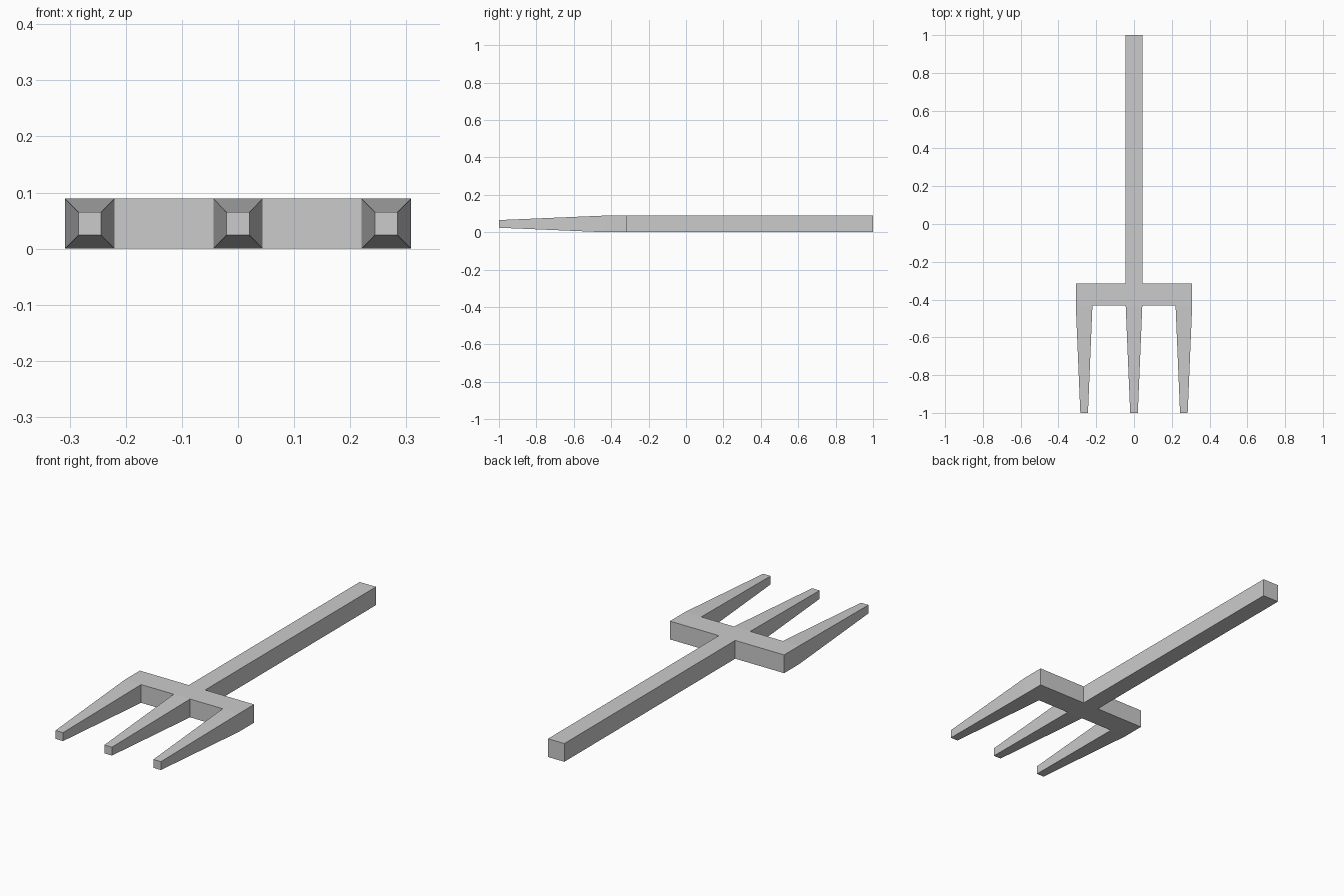
import bpy, bmesh
from mathutils import Vector

if "Cube" in bpy.data.objects:
    bpy.data.objects.remove(bpy.data.objects["Cube"])

HALF, T = 0.044, 0.089             # half width of shaft/tines, thickness
Y_FRONT, Y_BACK = -0.432, -0.316   # crossbar depth
XS = [-0.308, -0.220, -HALF, HALF, 0.220, 0.308]

bm = bmesh.new()

# Crossbar: a row of five cells, extruded upward
rows = [[bm.verts.new((x, y, 0)) for x in XS] for y in (Y_FRONT, Y_BACK)]
cells = [bm.faces.new((rows[0][i], rows[0][i + 1], rows[1][i + 1], rows[1][i]))
         for i in range(5)]
ext = bmesh.ops.extrude_face_region(bm, geom=cells, use_keep_orig=True)
bmesh.ops.translate(bm, vec=(0, 0, T),
                    verts=[g for g in ext["geom"] if isinstance(g, bmesh.types.BMVert)])


def pull(x, y, y_end, scale):
    """Extrude the crossbar side face at (x, y) to y_end, scaling its end."""
    target = Vector((x, y, T / 2))
    face = min(bm.faces, key=lambda f: (f.calc_center_median() - target).length)
    end = bmesh.ops.extrude_discrete_faces(bm, faces=[face])["faces"][0]
    for v in end.verts:
        v.co = (x + (v.co.x - x) * scale, y_end, T / 2 + (v.co.z - T / 2) * scale)


# Three tapered tines and the straight shaft
for x in (-0.264, 0, 0.264):
    pull(x, Y_FRONT, -1, 0.46)
pull(0, Y_BACK, 1, 1)

bmesh.ops.remove_doubles(bm, verts=bm.verts, dist=1e-5)
bmesh.ops.recalc_face_normals(bm, faces=bm.faces)
mesh = bpy.data.meshes.new("three_pronged_fork")
bm.to_mesh(mesh)
bm.free()
bpy.context.collection.objects.link(bpy.data.objects.new("three_pronged_fork", mesh))
